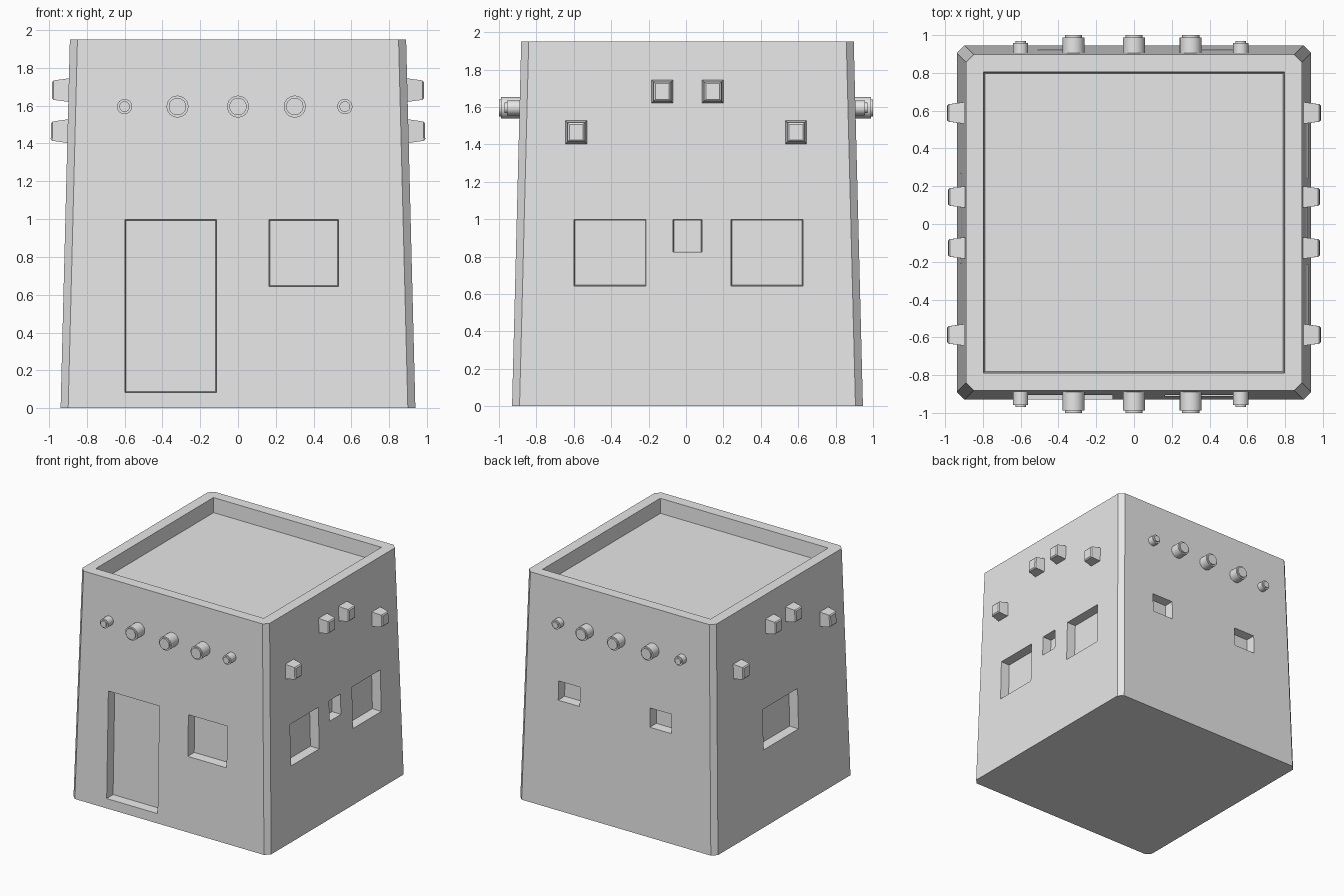
import bpy, bmesh
from math import radians
from mathutils import Matrix, Vector

if "Cube" in bpy.data.objects:
    bpy.data.objects.remove(bpy.data.objects["Cube"])

HEIGHT = 1.95
CENTRE = Vector((0, 0.008, 0))

plaster = bpy.data.materials.new("plain_grey_plaster")
plaster.use_nodes = True
grey = (0.8, 0.8, 0.8, 1)
plaster.diffuse_color = grey
plaster.node_tree.nodes["Principled BSDF"].inputs["Base Color"].default_value = grey

FRONT, RIGHT, BACK, LEFT = range(4)   # sides, each a quarter turn about z


def half_width(z):
    return 0.938 - 0.049 * z / HEIGHT


def on_wall(side, u, z, out):
    """Point at u along a sloping wall, at height z, moved outwards."""
    p = Vector((u, -half_width(z) - out, z))
    return Matrix.Rotation(radians(90) * side, 3, 'Z') @ p + CENTRE


def add_object(name, bm):
    bmesh.ops.recalc_face_normals(bm, faces=bm.faces)
    mesh = bpy.data.meshes.new(name)
    bm.to_mesh(mesh)
    bm.free()
    obj = bpy.data.objects.new(name, mesh)
    bpy.context.collection.objects.link(obj)
    mesh.materials.append(plaster)
    return obj


def loft(bm, lower, upper):
    """Closed solid between two matching rings of points."""
    a = [bm.verts.new(p) for p in lower]
    b = [bm.verts.new(p) for p in upper]
    bm.faces.new(a)
    bm.faces.new(b)
    n = len(a)
    for i in range(n):
        j = (i + 1) % n
        bm.faces.new((a[i], a[j], b[j], b[i]))


def wall_block(bm, side, u0, u1, z0, z1, inner, outer, flare):
    """Block square to a wall; its inner end is larger by flare on each edge."""
    def ring(out, f):
        return [on_wall(side, u, z, out) for u, z in
                ((u0 - f, z0 - f), (u1 + f, z0 - f), (u1 + f, z1 + f), (u0 - f, z1 + f))]
    loft(bm, ring(inner, flare), ring(outer, 0))


# Tapered body with chamfered corners
def body_ring(z):
    h = half_width(z)
    c = h - 0.04
    pts = []
    for side in range(4):
        turn = Matrix.Rotation(radians(90) * side, 3, 'Z')
        pts += [turn @ Vector((x, -h, z)) + CENTRE for x in (-c, c)]
    return pts


bm = bmesh.new()
loft(bm, body_ring(0), body_ring(HEIGHT))
body = add_object("house_body", bm)

# Openings and sunken roof, cut in one go
openings = [
    (FRONT, -0.60, -0.11, 0.08, 1.0),
    (FRONT, 0.16, 0.535, 0.64, 1.0),
    (RIGHT, -0.61, -0.22, 0.64, 1.0),
    (RIGHT, -0.08, 0.08, 0.82, 1.0),
    (RIGHT, 0.23, 0.62, 0.64, 1.0),
    (BACK, -0.57, -0.36, 0.93, 1.1),
    (BACK, 0.30, 0.51, 0.93, 1.1),
    (LEFT, -0.26, 0.22, 0.65, 1.0),
]
bm = bmesh.new()
for side, u0, u1, z0, z1 in openings:
    wall_block(bm, side, u0, u1, z0, z1, -0.08, 0.05, -0.008)


def square(r, z):
    return [Vector((x * r, y * r, z)) + CENTRE
            for x, y in ((-1, -1), (1, -1), (1, 1), (-1, 1))]


loft(bm, square(0.79, HEIGHT - 0.125), square(0.80, HEIGHT + 0.05))
cutter = add_object("opening_cutter", bm)
cutter.hide_render = True

cut = body.modifiers.new("openings", 'BOOLEAN')
cut.operation = 'DIFFERENCE'
cut.solver = 'EXACT'
cut.object = cutter
bpy.context.view_layer.objects.active = body
bpy.ops.object.modifier_apply(modifier=cut.name)
bpy.data.objects.remove(cutter)

# Square beam ends on both sides
for side, label in ((RIGHT, "right"), (LEFT, "left")):
    for i, (y, z) in enumerate(((-0.595, 1.465), (-0.135, 1.682), (0.135, 1.682), (0.58, 1.465))):
        u = y if side == RIGHT else -y
        bm = bmesh.new()
        wall_block(bm, side, u - 0.045, u + 0.045, z - 0.05, z + 0.05, -0.02, 0.088, 0.015)
        tip = [e for e in bm.edges if all(abs(v.co.x) > 0.95 for v in e.verts)]
        bmesh.ops.bevel(bm, geom=tip, offset=0.008, segments=1, affect='EDGES')
        add_object(f"{label}_beam_end_{i + 1}", bm)

# Round log ends on front and back
logs = ((-0.60, 0.04, 0.97), (-0.32, 0.058, 1.0), (0, 0.058, 1.0),
        (0.30, 0.058, 1.0), (0.565, 0.04, 0.97))
for sign, label in ((-1, "front"), (1, "back")):
    for i, (x, radius, reach) in enumerate(logs):
        length = reach - 0.86
        bm = bmesh.new()
        bmesh.ops.create_cone(bm, cap_ends=True, segments=24, radius1=radius,
                              radius2=radius, depth=length)
        rim = [e for e in bm.edges if all(v.co.z > 0 for v in e.verts)]
        bmesh.ops.bevel(bm, geom=rim, offset=0.012, segments=2, affect='EDGES')
        bm.transform(Matrix.Translation((x, sign * (reach - length / 2), 1.595))
                     @ Matrix.Rotation(radians(-90 * sign), 4, 'X'))
        log = add_object(f"{label}_log_end_{i + 1}", bm)
        bpy.ops.object.select_all(action='DESELECT')
        log.select_set(True)
        bpy.context.view_layer.objects.active = log
        bpy.ops.object.shade_smooth_by_angle(angle=radians(30))
